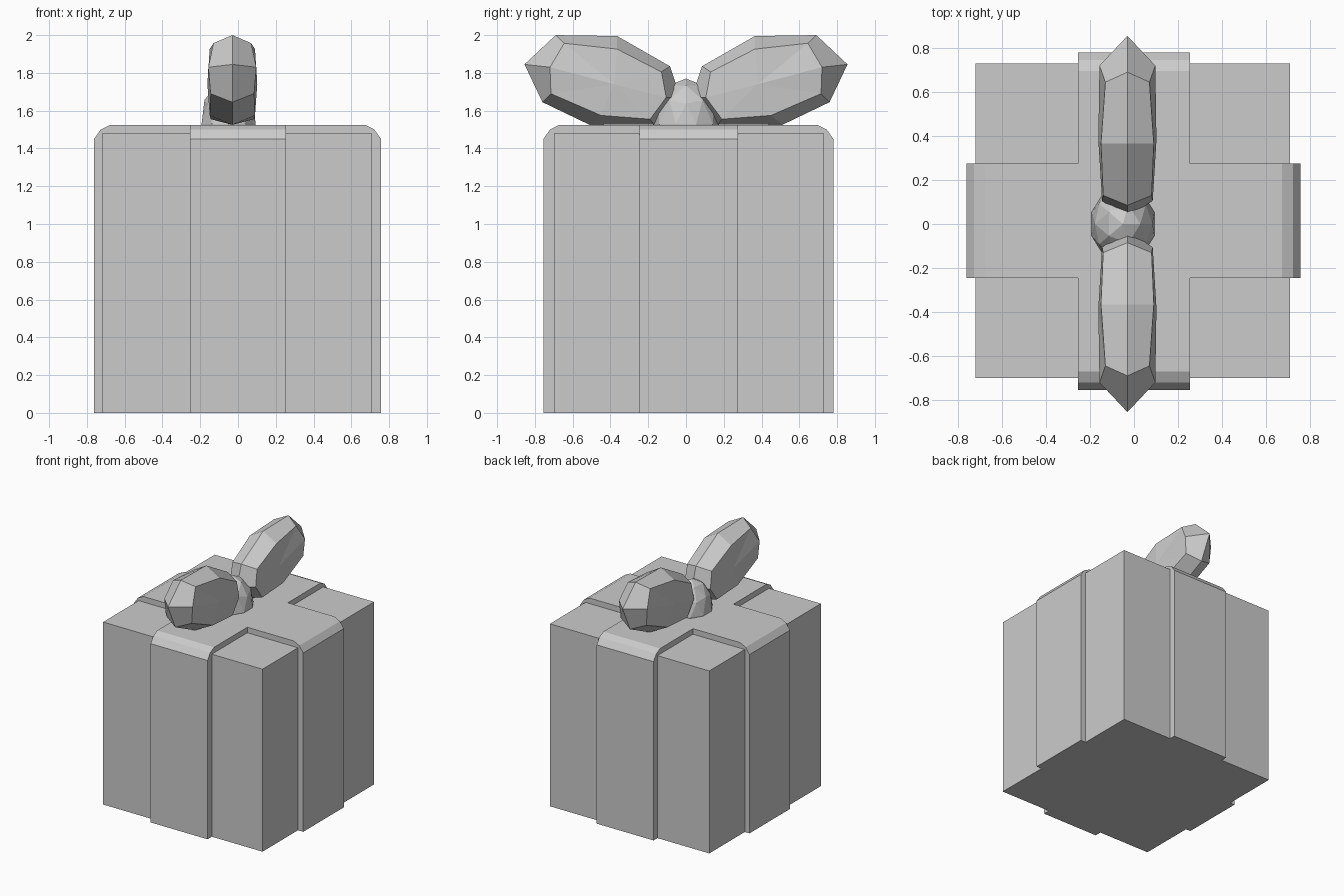
import bpy, bmesh
from mathutils import Matrix, Vector

if "Cube" in bpy.data.objects:
    bpy.data.objects.remove(bpy.data.objects["Cube"])


def finish(name, bm):
    bmesh.ops.remove_doubles(bm, verts=bm.verts, dist=1e-4)
    bmesh.ops.recalc_face_normals(bm, faces=bm.faces)
    mesh = bpy.data.meshes.new(name)
    bm.to_mesh(mesh)
    bm.free()
    ob = bpy.data.objects.new(name, mesh)
    bpy.context.collection.objects.link(ob)
    return ob


# gift box
X0, X1, Y0, Y1, TOP = -0.72, 0.71, -0.70, 0.73, 1.48
bm = bmesh.new()
bmesh.ops.create_cube(bm, size=1, matrix=Matrix.LocRotScale(
    Vector(((X0 + X1) / 2, (Y0 + Y1) / 2, TOP / 2)), None,
    Vector((X1 - X0, Y1 - Y0, TOP))))
finish("gift_box", bm)

# ribbon: four bent arms joined by a centre square
RT = 1.525
rx, ry = (-0.255, 0.255), (-0.245, 0.275)
bm = bmesh.new()


def arm(axis, inner, wall, outer, lo, hi):
    s = 1 if outer > 0 else -1
    prof = [(inner, RT), (outer - s * 0.085, RT), (outer - s * 0.035, 1.50),
            (outer, 1.45), (outer, 0), (wall, 0), (wall, TOP), (inner, TOP)]
    rows = [[bm.verts.new((d, w, z) if axis == 0 else (w, d, z)) for d, z in prof]
            for w in (lo, hi)]
    for row in rows:
        bm.faces.new(row)
    for i in range(len(prof) - 1):
        bm.faces.new((rows[0][i], rows[0][i + 1], rows[1][i + 1], rows[1][i]))


arm(0, rx[0], X0, -0.762, *ry)
arm(0, rx[1], X1, 0.757, *ry)
arm(1, ry[0], Y0, -0.755, *rx)
arm(1, ry[1], Y1, 0.78, *rx)
for z in (RT, TOP):
    bm.faces.new([bm.verts.new((x, y, z)) for x, y in
                  ((rx[0], ry[0]), (rx[1], ry[0]), (rx[1], ry[1]), (rx[0], ry[1]))])
finish("ribbon", bm)

# bow loops: a ridge outline with a bevelled, slightly bulged face each side
CX = -0.03
ridge = [(0.03, 1.67), (0.085, 1.835), (0.365, 1.995), (0.69, 2.0),
         (0.855, 1.845), (0.76, 1.645), (0.51, 1.525), (0.17, 1.527)]
side = [(0.105, 1.67, 0.115), (0.13, 1.805, 0.11), (0.365, 1.926, 0.12),
        (0.645, 1.957, 0.10), (0.72, 1.83, 0.127), (0.715, 1.69, 0.115),
        (0.45, 1.575, 0.12), (0.19, 1.555, 0.115)]
bm = bmesh.new()
for m in (1, -1):
    rim = [bm.verts.new((CX, m * y, z)) for y, z in ridge]
    n = len(rim)
    for s in (1, -1):
        face = [bm.verts.new((CX + s * h, m * y, z)) for y, z, h in side]
        mid = bm.verts.new((CX + s * 0.132, m * 0.38, 1.74))
        for i in range(n):
            j = (i + 1) % n
            bm.faces.new((rim[i], rim[j], face[j], face[i]))
            bm.faces.new((face[i], face[j], mid))
finish("bow_loops", bm)

# bow knot
bm = bmesh.new()
bmesh.ops.create_icosphere(bm, subdivisions=2, radius=1, matrix=Matrix.LocRotScale(
    Vector((-0.05, 0, 1.53)), None, Vector((0.15, 0.175, 0.24))))
bmesh.ops.bisect_plane(bm, geom=bm.verts[:] + bm.edges[:] + bm.faces[:],
                       plane_co=(0, 0, 1.50), plane_no=(0, 0, -1), clear_outer=True)
finish("bow_knot", bm)
